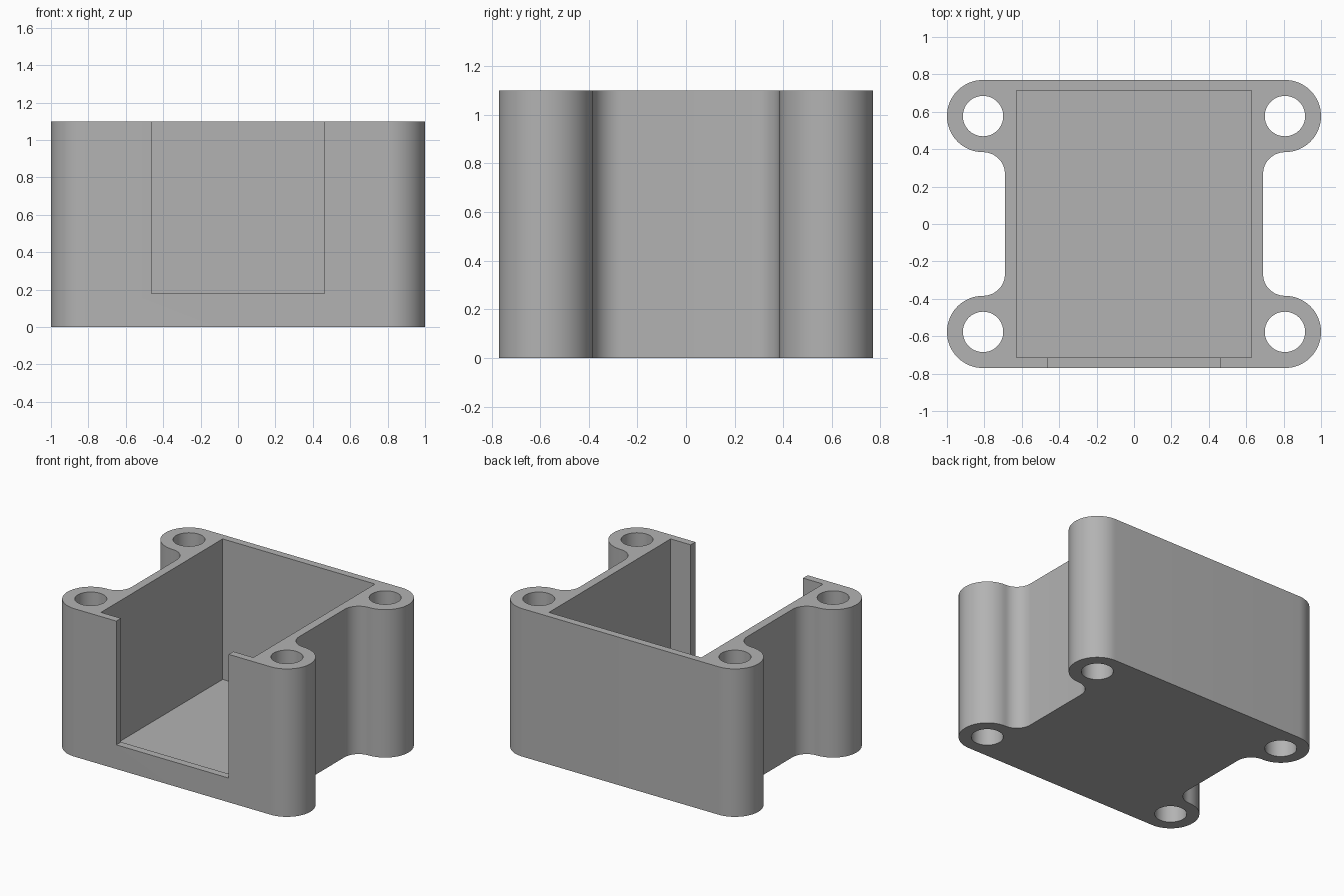
import bpy
import bmesh
from math import cos, sin, pi, radians

old = bpy.data.objects.get("Cube")
if old:
    bpy.data.objects.remove(old, do_unlink=True)

HEIGHT = 1.10
WALL = 0.055
BOSS_X, BOSS_Y, BOSS_R = 0.807, 0.577, 0.193
HOLE_R = 0.108
FILLET_R = 0.117
BACK = BOSS_Y + BOSS_R
SILL = 0.18

grey = bpy.data.materials.new("plain_grey")
grey.use_nodes = True
colour = (0.45, 0.45, 0.45, 1)
grey.diffuse_color = colour
grey.node_tree.nodes["Principled BSDF"].inputs["Base Color"].default_value = colour


def arc(cx, cy, r, start, end, steps):
    angles = [start + (end - start) * i / steps for i in range(steps + 1)]
    return [(cx + r * cos(a), cy + r * sin(a)) for a in angles]


def prism(name, outline, bottom, top):
    """Extrude a counter-clockwise outline into a closed solid."""
    bm = bmesh.new()
    base = bm.faces.new([bm.verts.new((x, y, bottom)) for x, y in outline])
    up = bmesh.ops.extrude_face_region(bm, geom=[base], use_keep_orig=True)
    verts = [v for v in up["geom"] if isinstance(v, bmesh.types.BMVert)]
    bmesh.ops.translate(bm, verts=verts, vec=(0, 0, top - bottom))
    bmesh.ops.recalc_face_normals(bm, faces=bm.faces)
    mesh = bpy.data.meshes.new(name)
    bm.to_mesh(mesh)
    bm.free()
    mesh.materials.append(grey)
    obj = bpy.data.objects.new(name, mesh)
    bpy.context.collection.objects.link(obj)
    return obj


def box(name, x, y0, y1, bottom, top):
    return prism(name, [(-x, y0), (x, y0), (x, y1), (-x, y1)], bottom, top)


# Outline: one quarter (fillet into round corner lug), mirrored to all four
quarter = arc(BOSS_X, BOSS_Y - BOSS_R - FILLET_R, FILLET_R, pi, pi / 2, 14)
quarter += arc(BOSS_X, BOSS_Y, BOSS_R, -pi / 2, pi / 2, 32)[1:]
right_half = [(x, -y) for x, y in reversed(quarter)] + quarter
outline = right_half + [(-x, y) for x, y in reversed(right_half)]
housing = prism("housing", outline, 0, HEIGHT)

# Cutters: interior cavity, front opening and four screw holes
cutters = [
    box("cavity_cutter", 0.627, WALL - BACK, BACK - WALL, WALL, HEIGHT + 0.2),
    box("opening_cutter", 0.462, -BACK - 0.2, -0.5, SILL, HEIGHT + 0.3),
]
for sx in (-1, 1):
    for sy in (-1, 1):
        circle = arc(sx * BOSS_X, sy * BOSS_Y, HOLE_R, 0, 2 * pi, 48)[:-1]
        cutters.append(prism("screw_hole_cutter", circle, -0.2, HEIGHT + 0.2))

bpy.context.view_layer.objects.active = housing
for cutter in cutters:
    mod = housing.modifiers.new(cutter.name, "BOOLEAN")
    mod.operation = "DIFFERENCE"
    mod.solver = "EXACT"
    mod.object = cutter
    bpy.ops.object.modifier_apply(modifier=mod.name)
    bpy.data.objects.remove(cutter, do_unlink=True)

# Smooth curved walls, crisp rims
for obj in bpy.context.selected_objects:
    obj.select_set(False)
housing.select_set(True)
bpy.ops.object.shade_smooth_by_angle(angle=radians(30))
